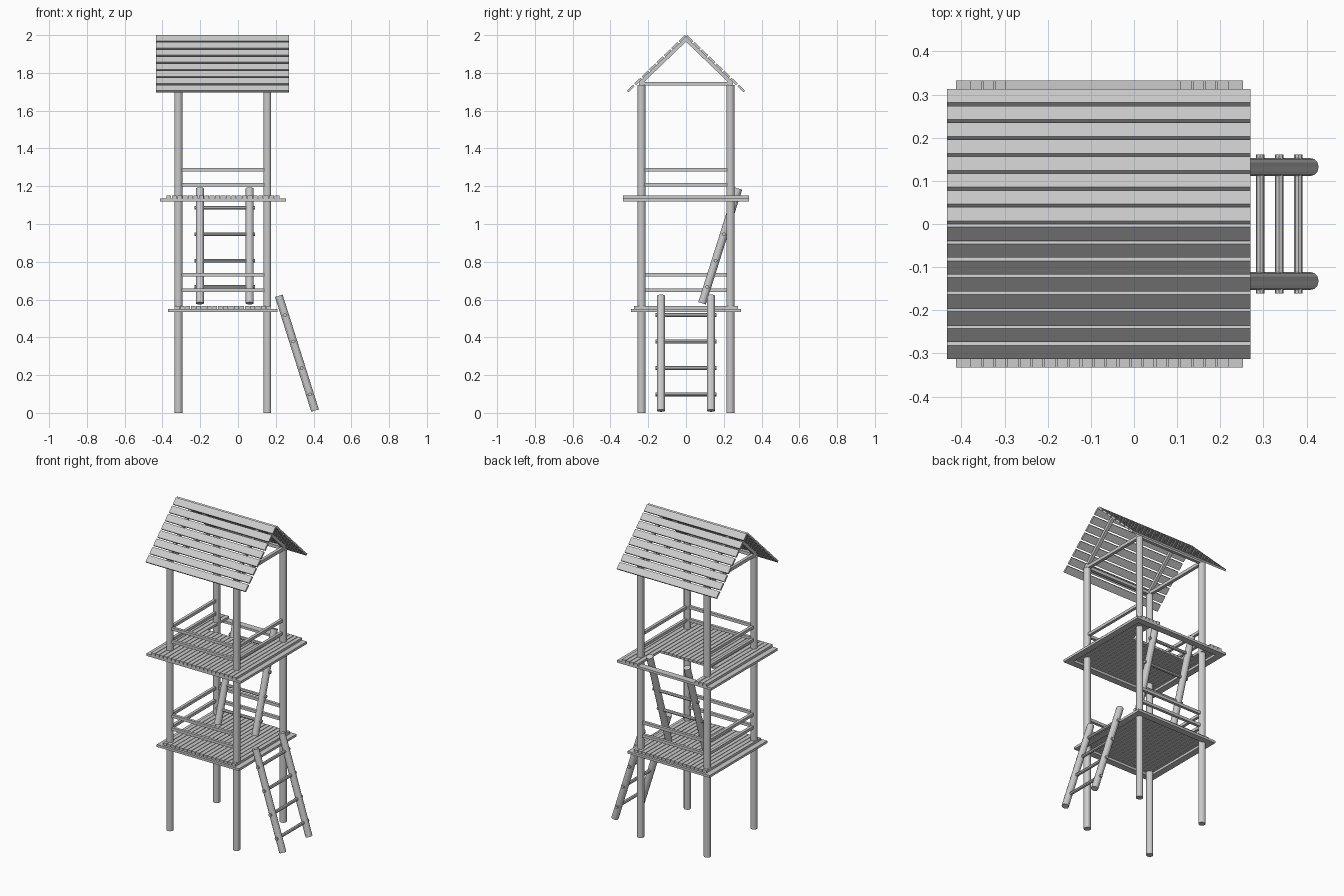
import bpy, bmesh
from math import radians
from mathutils import Vector, Matrix

if "Cube" in bpy.data.objects:
    bpy.data.objects.remove(bpy.data.objects["Cube"])

CX = -0.08      # tower centre in x
P = 0.235       # post offset from the tower centre


def finish(name, bm, smooth=False):
    me = bpy.data.meshes.new(name)
    bm.to_mesh(me)
    bm.free()
    ob = bpy.data.objects.new(name, me)
    bpy.context.collection.objects.link(ob)
    if smooth:
        bpy.context.view_layer.objects.active = ob
        ob.select_set(True)
        bpy.ops.object.shade_smooth_by_angle(angle=radians(20))
        ob.select_set(False)
    return ob


def box(bm, x0, x1, y0, y1, z0, z1):
    m = Matrix.Translation(((x0 + x1) / 2, (y0 + y1) / 2, (z0 + z1) / 2))
    bmesh.ops.create_cube(bm, size=1, matrix=m @ Matrix.Diagonal((x1 - x0, y1 - y0, z1 - z0, 1)))


def rod(bm, a, b, r, n=12):
    a, b = Vector(a), Vector(b)
    rot = (b - a).to_track_quat('Z', 'Y').to_matrix().to_4x4()
    bmesh.ops.create_cone(bm, cap_ends=True, segments=n, radius1=r, radius2=r,
                          depth=(b - a).length, matrix=Matrix.Translation((a + b) / 2) @ rot)


def slope_bar(bm, x0, x1, p, q, t):
    # bar whose top face runs from p to q in the yz plane, t thick below it
    p, q = Vector(p), Vector(q)
    d = (q - p).normalized()
    n = Vector((d.y, -d.x))
    if n.y > 0:
        n = -n
    ring = [p, q, q + n * t, p + n * t]
    lo = [bm.verts.new((x0, c.x, c.y)) for c in ring]
    hi = [bm.verts.new((x1, c.x, c.y)) for c in ring]
    bm.faces.new(lo)
    bm.faces.new(hi[::-1])
    for i in range(4):
        j = (i + 1) % 4
        bm.faces.new((lo[j], lo[i], hi[i], hi[j]))
    bmesh.ops.recalc_face_normals(bm, faces=bm.faces[:])


# Corner posts
bm = bmesh.new()
for sx in (-1, 1):
    for sy in (-1, 1):
        rod(bm, (CX + sx * P, sy * P, 0), (CX + sx * P, sy * P, 1.735), 0.021)
finish("corner_posts", bm)


def deck(name, z, half, count, plank_half, hole=None):
    # Frame bars around the edge
    bm = bmesh.new()
    w = 0.042
    for s in (-1, 1):
        a, b = sorted((s * half, s * (half - w)))
        box(bm, CX - half, CX + half, a, b, z, z + 0.015)
        box(bm, CX + a, CX + b, -half + w, half - w, z, z + 0.015)
    finish(name + "_frame", bm)
    # Planks running front to back, shortened at the ladder hole
    bm = bmesh.new()
    pitch = 0.0286
    for i in range(count):
        x = CX + (i - (count - 1) / 2) * pitch
        y1 = plank_half
        if hole and hole[0] < x < hole[1]:
            y1 = hole[2]
        box(bm, x - 0.0125, x + 0.0125, -plank_half, y1, z + 0.015, z + 0.03)
    finish(name + "_planks", bm)


deck("lower_deck", 0.535, 0.29, 18, 0.275)
deck("upper_deck", 1.12, 0.333, 21, 0.333, (-0.295, 0.105, 0.11))


# Railings, left open on the side where the ladder arrives
def railing(name, heights, sides):
    bm = bmesh.new()
    h = 0.009
    for z in heights:
        for s in sides:
            if s in ("front", "back"):
                y = -P if s == "front" else P
                box(bm, CX - P, CX + P, y - h, y + h, z - h, z + h)
            else:
                x = CX + (-P if s == "left" else P)
                box(bm, x - h, x + h, -P, P, z - h, z + h)
    finish(name, bm)


railing("lower_railing", (0.65, 0.732), ("front", "back", "left"))
railing("upper_railing", (1.207, 1.288), ("front", "left", "right"))


# Ladders: modelled leaning along x, then placed
def ladder(name, matrix):
    bm = bmesh.new()
    foot, top = Vector((0.408, 0, 0.012)), Vector((0.216, 0, 0.62))
    for s in (-1, 1):
        off = Vector((0, s * 0.132, 0))
        rod(bm, foot + off, top + off, 0.021)
    for i in range(4):
        c = foot.lerp(top, (0.098 + 0.14 * i - foot.z) / (top.z - foot.z))
        rod(bm, c - Vector((0, 0.161, 0)), c + Vector((0, 0.161, 0)), 0.01, 8)
    bmesh.ops.transform(bm, matrix=matrix, verts=bm.verts)
    finish(name, bm)


ladder("lower_ladder", Matrix.Identity(4))
ladder("upper_ladder", Matrix.Translation((-0.07, 0.493, 0.568)) @ Matrix.Rotation(radians(-90), 4, 'Z'))

# Tie beams on the post tops
bm = bmesh.new()
for s in (-1, 1):
    x = CX + s * P
    box(bm, x - 0.01, x + 0.01, -0.25, 0.25, 1.732, 1.752)
    box(bm, CX - P, CX + P, s * P - 0.01, s * P + 0.01, 1.732, 1.752)
finish("tie_beams", bm)

# Roof boards and rafters on both slopes
ridge, eave = Vector((0.007, 2.0)), Vector((0.313, 1.706))
length = (eave - ridge).length
d = (eave - ridge) / length
n = Vector((d.y, -d.x))
gap = 0.01
wid = (length - 7 * gap) / 8
boards, rafters = bmesh.new(), bmesh.new()
for s in (-1, 1):
    for i in range(8):
        p = ridge + d * i * (wid + gap)
        q = p + d * wid
        slope_bar(boards, -0.433, 0.27, (s * p.x, p.y), (s * q.x, q.y), 0.012)
    p = ridge + n * 0.012 + d * 0.002
    q = p + d * 0.345
    for sx in (-1, 1):
        x = CX + sx * P
        slope_bar(rafters, x - 0.01, x + 0.01, (s * p.x, p.y), (s * q.x, q.y), 0.018)
finish("roof_boards", boards)
finish("rafters", rafters)
